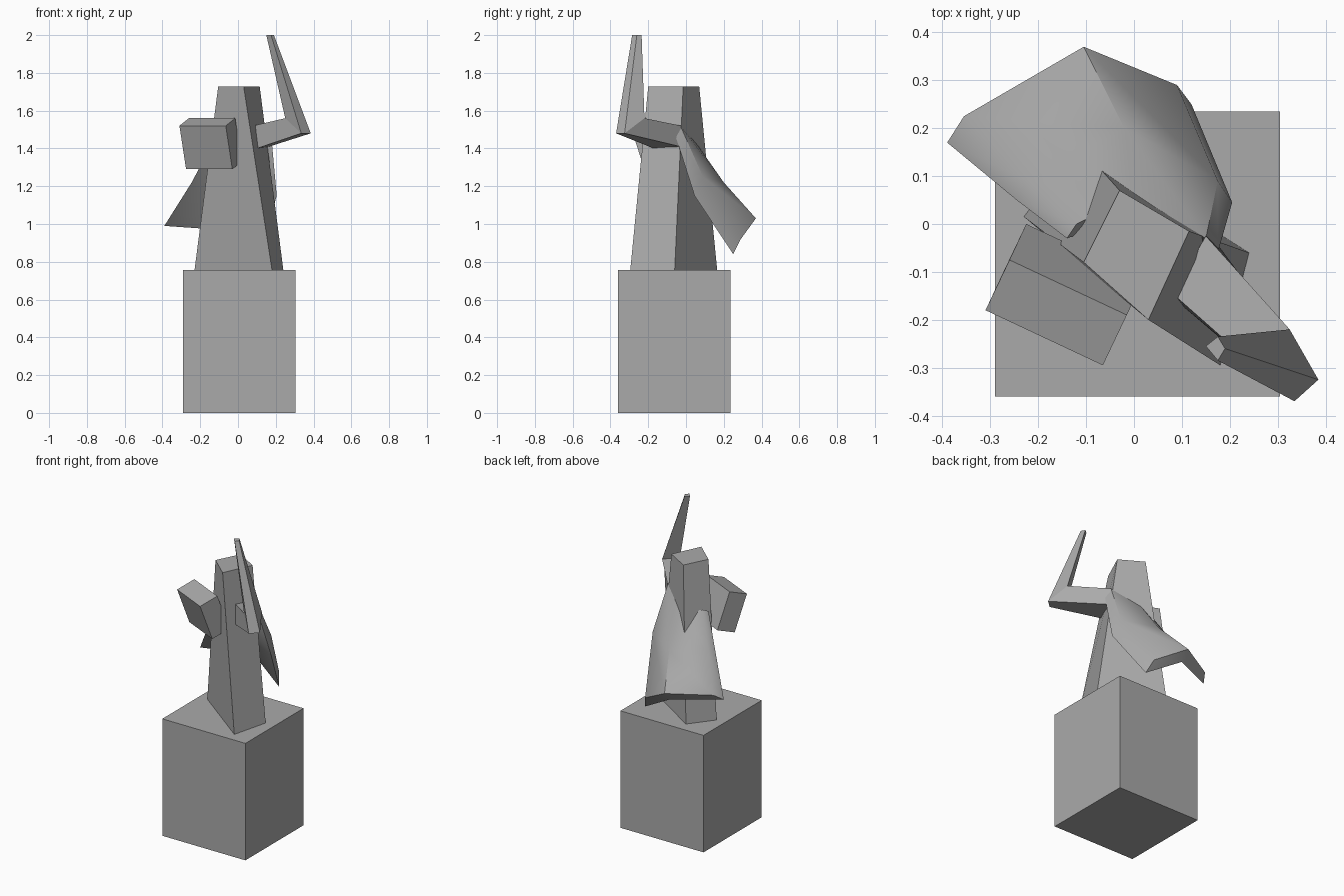
import bpy
import bmesh
import math
from mathutils import Vector

# Remove only the default object
default_cube = bpy.data.objects.get("Cube")
if default_cube:
    bpy.data.objects.remove(default_cube, do_unlink=True)

# One plain stone colour for the whole statue
stone = bpy.data.materials.new("grey_stone")
stone.use_nodes = True
stone.diffuse_color = (0.4, 0.4, 0.4, 1)
shader_node = stone.node_tree.nodes["Principled BSDF"]
shader_node.inputs["Base Color"].default_value = stone.diffuse_color
shader_node.inputs["Roughness"].default_value = 0.8


def loft(name, rings, smooth_angle=None):
    """Skin a list of closed cross-sections and cap both ends."""
    bm = bmesh.new()
    loops = [[bm.verts.new(point) for point in ring] for ring in rings]
    for lower, upper in zip(loops, loops[1:]):
        count = len(lower)
        for i in range(count):
            following = (i + 1) % count
            bm.faces.new((lower[i], lower[following], upper[following], upper[i]))
    # Cap the ends with quads between opposite sides of the section
    for loop in (loops[0], loops[-1]):
        for i in range(len(loop) // 2 - 1):
            bm.faces.new((loop[i], loop[i + 1], loop[-i - 2], loop[-i - 1]))
    bmesh.ops.recalc_face_normals(bm, faces=bm.faces)
    mesh = bpy.data.meshes.new(name)
    bm.to_mesh(mesh)
    bm.free()
    part = bpy.data.objects.new(name, mesh)
    bpy.context.collection.objects.link(part)
    mesh.materials.append(stone)
    if smooth_angle:
        bpy.ops.object.select_all(action="DESELECT")
        part.select_set(True)
        bpy.context.view_layer.objects.active = part
        bpy.ops.object.shade_smooth_by_angle(angle=math.radians(smooth_angle))
    return part


def level(height, outline):
    """Horizontal cross-section from plan coordinates."""
    return [(x, y, height) for x, y in outline]


def block(name, corner, along, across, drop):
    """Slanted box spanned by three edge vectors."""
    corner, along, across, drop = map(Vector, (corner, along, across, drop))
    ring = [corner, corner + along, corner + along + across, corner + across]
    return loft(name, [ring, [point + drop for point in ring]])


# Square pedestal
plinth = [(-.29, -.36), (.305, -.36), (.305, .235), (-.29, .235)]
pedestal_top = .757
loft("pedestal", [level(0, plinth), level(pedestal_top, plinth)])

# Tapered four-sided body
loft("body", [
    level(pedestal_top, [(-.23, .015), (.18, -.295), (.24, -.06), (-.115, .165)]),
    level(1.727, [(-.105, -.08), (.03, -.2), (.115, -.015), (-.03, .07)]),
], smooth_angle=40)

# Tilted block held at the right side
block("held_block", corner=(-.31, -.18, 1.52), along=(.245, -.115, 0),
      across=(.05, .105, .04), drop=(.035, .075, -.23))

# Raised arm: shoulder, elbow and pointed tip sections
loft("raised_arm", [
    [(.08, -.145, 1.52), (.15, -.025, 1.52), (.165, -.03, 1.41), (.1, -.17, 1.4)],
    [(.25, -.295, 1.56), (.325, -.22, 1.56), (.385, -.325, 1.48), (.335, -.37, 1.48)],
    level(2, [(.15, -.255), (.175, -.235), (.19, -.26), (.175, -.285)]),
])

# Flared cape: each section runs over the outside, then back along the inside
loft("cape", [
    [(.15, -.03, 1.52), (0, .06, 1.42), (-.12, 0, 1.435),
     (-.14, -.03, 1.42), (0, .02, 1.36), (.175, -.06, 1.48)],
    [(.175, .09, 1.25), (-.02, .2, 1.22), (-.22, .09, 1.25),
     (-.245, .05, 1.22), (-.02, .15, 1.15), (.205, .045, 1.15)],
    [(.09, .29, .92), (-.105, .37, 1.03), (-.355, .225, 1.03),
     (-.39, .17, .99), (-.105, .31, .97), (.12, .25, .84)],
], smooth_angle=50)
